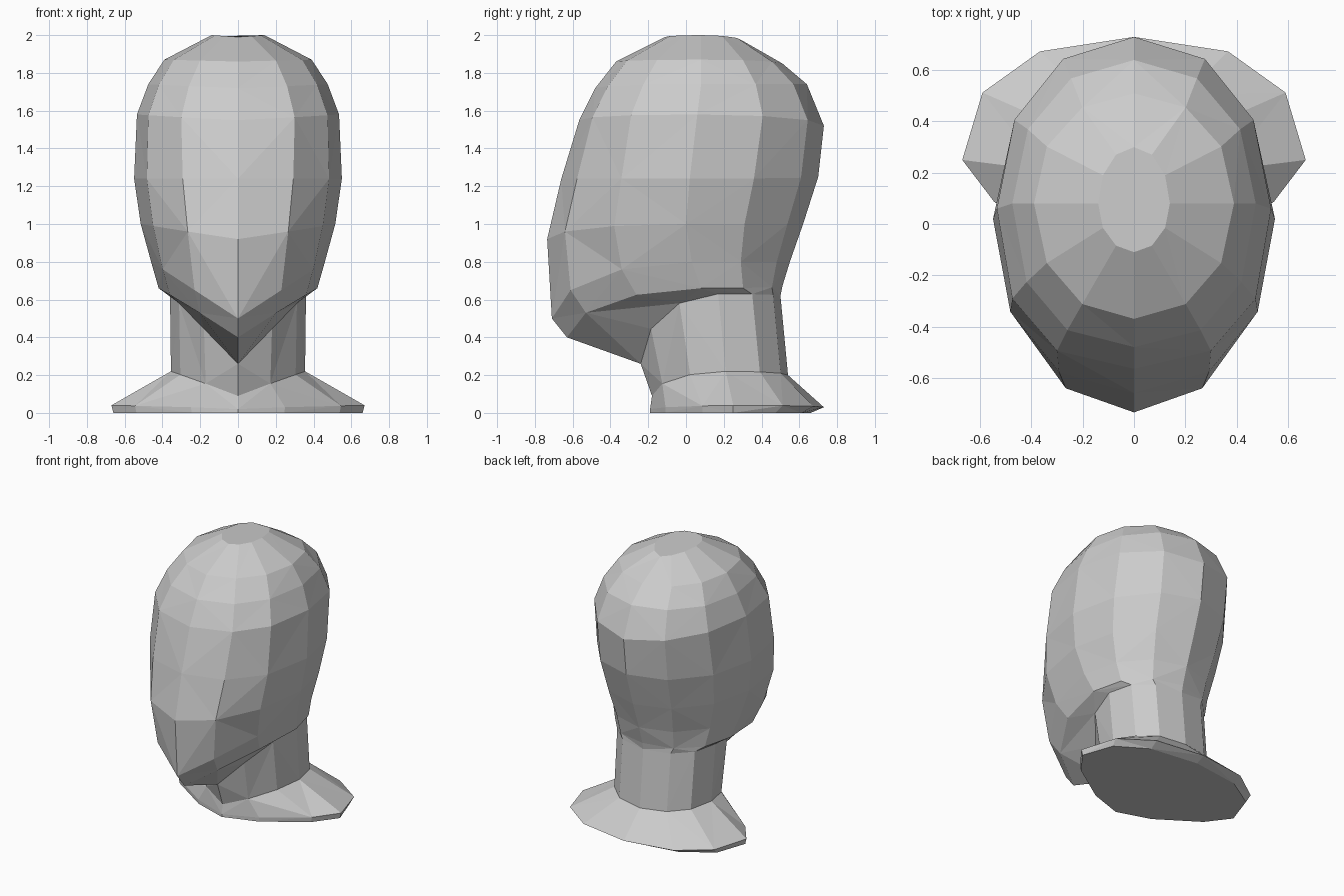
import bpy, bmesh
from math import sin, cos, pi

if "Cube" in bpy.data.objects:
    bpy.data.objects.remove(bpy.data.objects["Cube"])

SIDES = 12

# cross-sections from base to crown:
# y front, y side, y back, half width, z front, z side, z back, front roundness, back roundness
RINGS = [
    # shoulder plate
    (-0.19, 0.25, 0.66, 0.66, 0.00, 0.00, 0.00, 1.4, 2.3),
    (-0.19, 0.25, 0.73, 0.67, 0.02, 0.04, 0.03, 1.4, 2.3),
    # neck
    (-0.18, 0.21, 0.54, 0.355, 0.09, 0.22, 0.20, 1.9, 2.3),
    (-0.24, 0.17, 0.50, 0.36, 0.26, 0.63, 0.62, 2.0, 2.3),
    # jaw and chin
    (-0.63, 0.08, 0.51, 0.42, 0.40, 0.66, 0.67, 1.9, 2.1),
    (-0.71, 0.03, 0.55, 0.46, 0.50, 0.80, 0.80, 2.0, 2.0),
    # face and skull
    (-0.735, 0.00, 0.62, 0.515, 0.92, 1.00, 1.00, 2.1, 2.0),
    (-0.66, 0.02, 0.70, 0.55, 1.24, 1.24, 1.25, 2.2, 2.0),
    (-0.565, 0.06, 0.73, 0.535, 1.55, 1.58, 1.52, 2.4, 2.1),
    (-0.48, 0.08, 0.64, 0.475, 1.72, 1.74, 1.74, 2.3, 2.1),
    (-0.37, 0.08, 0.51, 0.39, 1.86, 1.87, 1.85, 2.1, 2.1),
    (-0.11, 0.08, 0.30, 0.14, 1.99, 2.00, 1.97, 2.0, 2.0),
]


def power(v, n):
    return (abs(v) ** (2 / n)) * (1 if v >= 0 else -1) if abs(v) > 1e-6 else 0.0


def ring_points(yf, ys, yb, w, zf, zs, zb, nf, nb):
    """Egg-shaped cross-section whose height differs at front, side and back."""
    for i in range(SIDES):
        t = 2 * pi * i / SIDES
        c, s = cos(t), sin(t)
        y_end, z_end, n = (yf, zf, nf) if c > 0 else (yb, zb, nb)
        yield (w * power(s, n),
               ys + (y_end - ys) * abs(power(c, n)),
               z_end + (zs - z_end) * abs(s))


# loft the cross-sections into one closed faceted skin
bm = bmesh.new()
loops = [[bm.verts.new(p) for p in ring_points(*r)] for r in RINGS]
for k in range(len(loops) - 1):
    lo, hi = loops[k], loops[k + 1]
    for i in range(SIDES):
        j = (i + 1) % SIDES
        a, b, c, d = lo[i], lo[j], hi[j], hi[i]
        # alternate the diagonals for the faceted look
        if (i + k) % 2:
            bm.faces.new((a, b, c))
            bm.faces.new((a, c, d))
        else:
            bm.faces.new((a, b, d))
            bm.faces.new((b, c, d))
bm.faces.new(loops[0][::-1])
bm.faces.new(loops[-1])
bmesh.ops.recalc_face_normals(bm, faces=bm.faces)

mesh = bpy.data.meshes.new("head_bust")
bm.to_mesh(mesh)
bm.free()
bpy.context.collection.objects.link(bpy.data.objects.new("head_bust", mesh))
